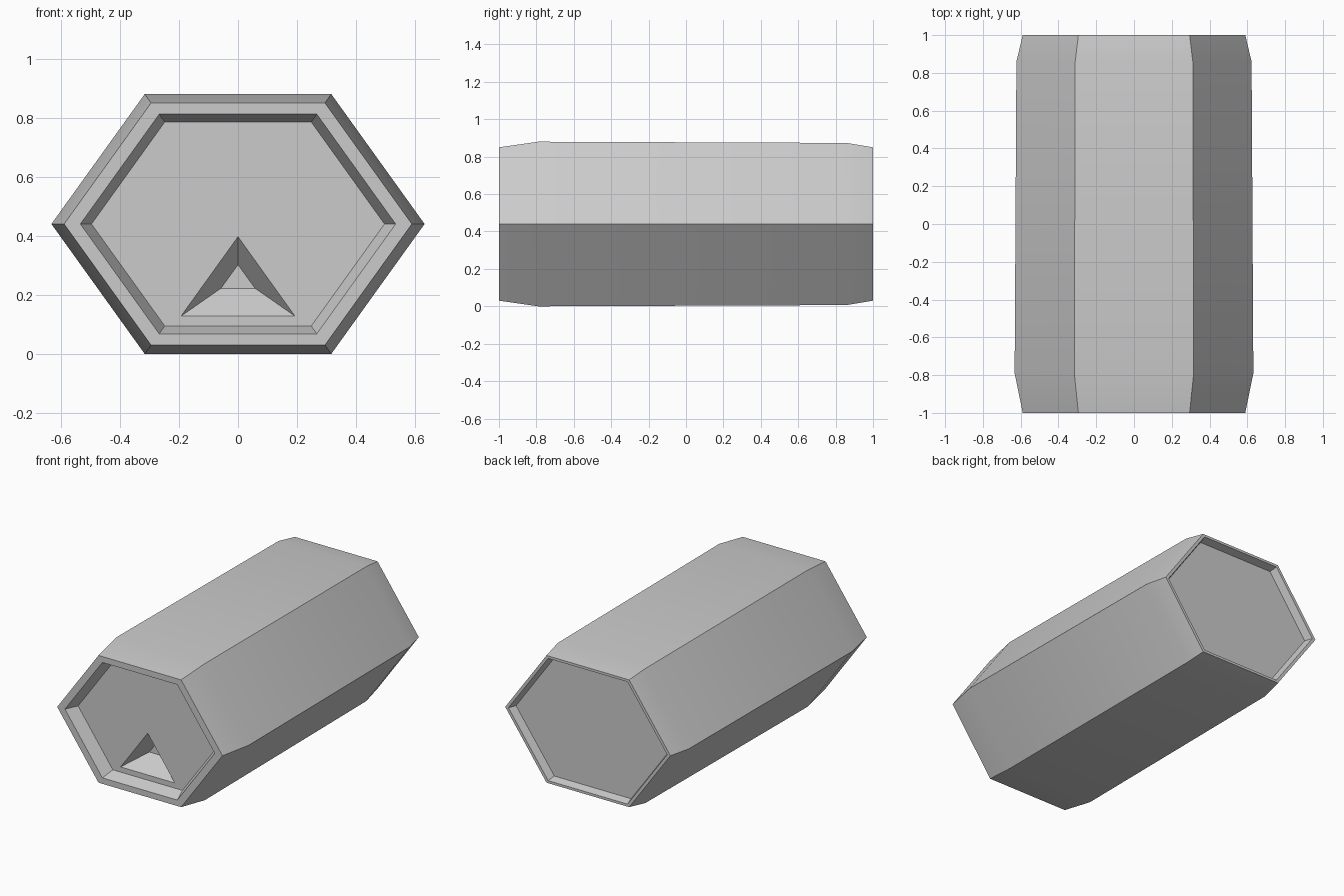
import bpy
import bmesh

cube = bpy.data.objects.get("Cube")
if cube:
    bpy.data.objects.remove(cube, do_unlink=True)

# One plain grey for the whole body
grey = bpy.data.materials.new("plain grey")
grey.use_nodes = True
colour = (0.6, 0.6, 0.6, 1)
grey.diffuse_color = colour
grey.node_tree.nodes["Principled BSDF"].inputs["Base Color"].default_value = colour

HALF_W, HALF_H = 0.632, 0.44
HEXAGON = [(1, 0), (0.5, 1), (-0.5, 1), (-1, 0), (-0.5, -1), (0.5, -1)]
# (y, scale) from the front recess floor, round the outside, to the back recess floor
STATIONS = [(-0.92, 0.785), (-1, 0.845), (-1, 0.932), (-0.79, 1),
            (0.86, 0.985), (1, 0.932), (1, 0.895), (0.95, 0.865)]

bm = bmesh.new()


def ring(points, y):
    return [bm.verts.new((x, y, z)) for x, z in points]


def hexagon(y, scale):
    return ring([(x * HALF_W * scale, HALF_H + z * HALF_H * scale)
                 for x, z in HEXAGON], y)


def bridge(a, b):
    for i in range(len(a)):
        j = (i + 1) % len(a)
        bm.faces.new((a[i], a[j], b[j], b[i]))


def loop_edges(verts):
    return [bm.edges.get((v, verts[i - 1])) for i, v in enumerate(verts)]


# Hexagonal shell with recessed ends
rings = [hexagon(y, s) for y, s in STATIONS]
for a, b in zip(rings, rings[1:]):
    bridge(a, b)
bm.faces.new(rings[-1])

# Tapering triangular notch sunk into the front floor
floor_y = STATIONS[0][0]
mouth = ring([(0, 0.397), (-0.193, 0.128), (0.193, 0.128)], floor_y)
pit = ring([(0, 0.302), (-0.058, 0.222), (0.058, 0.222)], floor_y + 0.1)
bridge(mouth, pit)
bm.faces.new(pit)
bmesh.ops.triangle_fill(bm, use_beauty=True,
                        edges=loop_edges(rings[0]) + loop_edges(mouth))
bmesh.ops.recalc_face_normals(bm, faces=bm.faces)

mesh = bpy.data.meshes.new("hexagonal_body")
bm.to_mesh(mesh)
bm.free()
mesh.materials.append(grey)
body = bpy.data.objects.new("hexagonal_body", mesh)
bpy.context.collection.objects.link(body)

# Soft shading along the length, crisp hexagon edges
bpy.ops.object.select_all(action="DESELECT")
body.select_set(True)
bpy.context.view_layer.objects.active = body
bpy.ops.object.shade_smooth_by_angle(angle=0.52)
